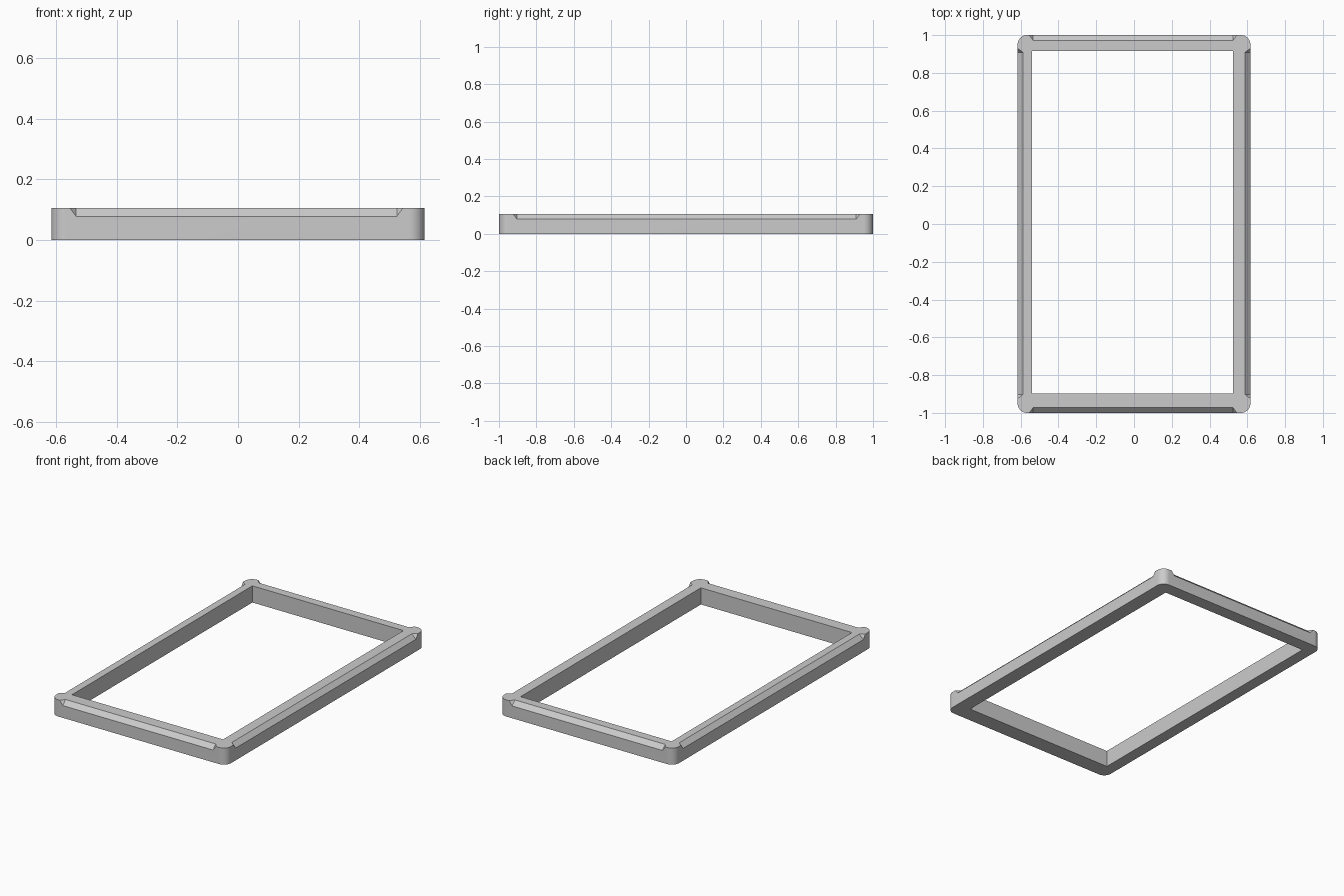
import bpy, bmesh, math
from mathutils import Vector

if "Cube" in bpy.data.objects:
    bpy.data.objects.remove(bpy.data.objects["Cube"])

HX, HY, H = 0.616, 1.0, 0.106   # outer half sizes and height
R = 0.05                        # corner radius
C, F = 0.028, 0.021             # chamfer size and end flare


def make_object(name, bm):
    bmesh.ops.recalc_face_normals(bm, faces=bm.faces)
    mesh = bpy.data.meshes.new(name)
    bm.to_mesh(mesh)
    bm.free()
    obj = bpy.data.objects.new(name, mesh)
    bpy.context.collection.objects.link(obj)
    return obj


def prism(name, outline, z0, z1):
    bm = bmesh.new()
    face = bm.faces.new([bm.verts.new((x, y, z0)) for x, y in outline])
    ext = bmesh.ops.extrude_face_region(bm, geom=[face])
    top = [v for v in ext["geom"] if isinstance(v, bmesh.types.BMVert)]
    bmesh.ops.translate(bm, vec=(0, 0, z1 - z0), verts=top)
    return make_object(name, bm)


def chamfer_cutter(name, along, out, dist, lo, hi):
    """Wedge along one top edge, with ends that flare outward."""
    bm = bmesh.new()
    up = Vector((0, 0, 1))
    for pos, flare in ((lo, -F), (hi, F)):
        a = along * pos + out * (dist - C) + up * H
        b = along * pos + out * dist + up * (H - C)
        c = along * (pos + flare) + out * dist + up * H
        # enlarge the end triangle within its own plane to overshoot the frame
        for p in (2 * a - b, 2 * b - a, 2 * c - (a + b) / 2):
            bm.verts.new(p)
    bmesh.ops.convex_hull(bm, input=bm.verts)
    return make_object(name, bm)


# rounded rectangular frame body
outline = []
for i, (sx, sy) in enumerate(((1, 1), (-1, 1), (-1, -1), (1, -1))):
    for k in range(13):
        t = math.radians(90 * i + 7.5 * k)
        outline.append((sx * (HX - R) + R * math.cos(t),
                        sy * (HY - R) + R * math.sin(t)))
frame = prism("frame", outline, 0, H)

# slightly off-centre opening and the four edge chamfers
X, Y = Vector((1, 0, 0)), Vector((0, 1, 0))
cutters = [prism("opening_cutter", ((-0.541, -0.897), (0.523, -0.897),
                                    (0.523, 0.917), (-0.541, 0.917)), -0.1, 0.3)]
for s, side, end in ((-1, "left", "front"), (1, "right", "back")):
    cutters.append(chamfer_cutter(end + "_chamfer_cutter", X, Y * s, HY, -0.534, 0.524))
    cutters.append(chamfer_cutter(side + "_chamfer_cutter", Y, X * s, HX, -0.903, 0.909))

bpy.context.view_layer.objects.active = frame
for cutter in cutters:
    mod = frame.modifiers.new(cutter.name, "BOOLEAN")
    mod.operation = "DIFFERENCE"
    mod.solver = "EXACT"
    mod.object = cutter
    bpy.ops.object.modifier_apply(modifier=mod.name)
    bpy.data.objects.remove(cutter)

# smooth the round corners, keep the other edges sharp
frame.select_set(True)
bpy.ops.object.shade_smooth_by_angle(angle=math.radians(25))
